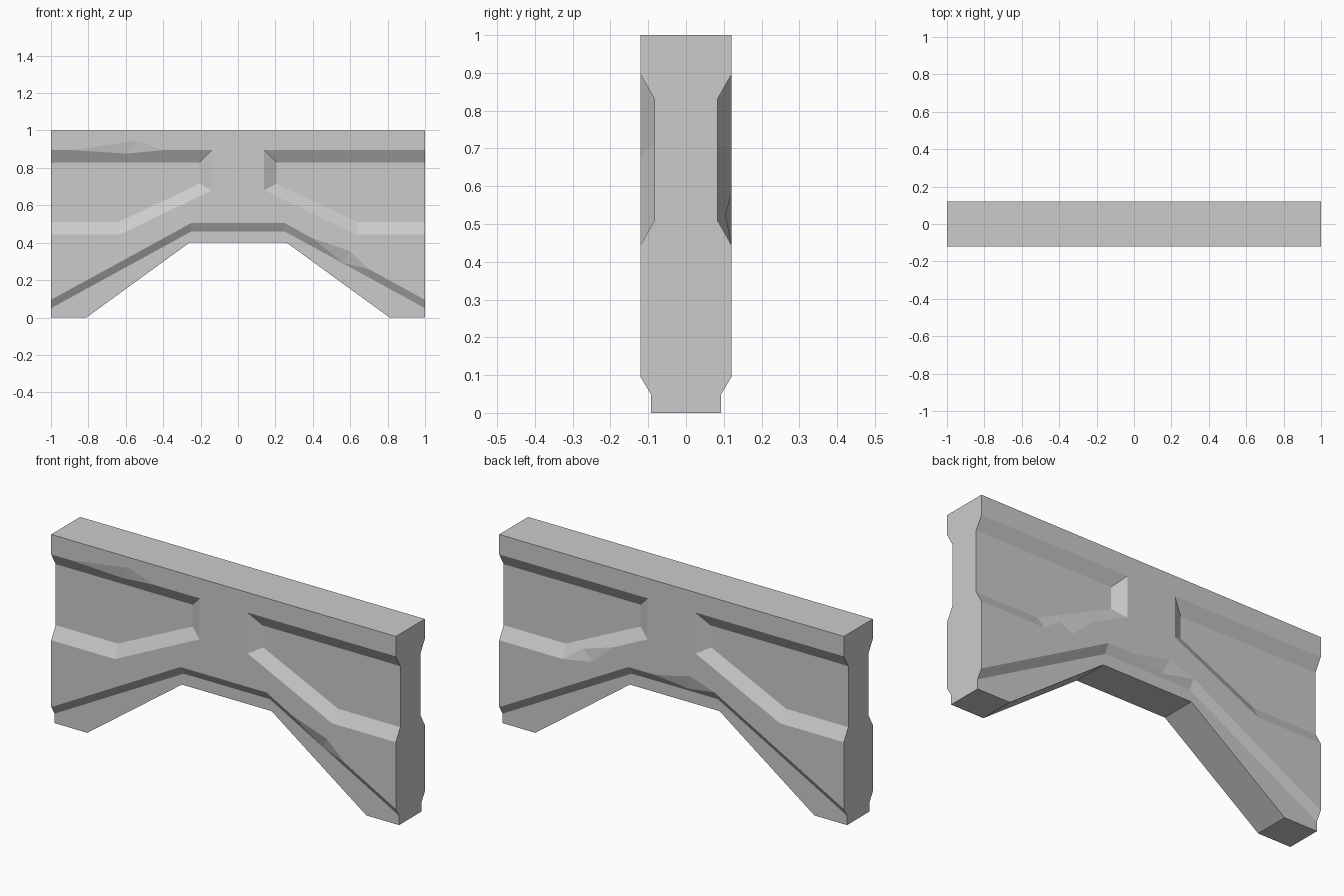
import bpy, bmesh
from mathutils import Vector

if "Cube" in bpy.data.objects:
    bpy.data.objects.remove(bpy.data.objects["Cube"])

HALF = 0.12  # half thickness of the slab


def make_object(name, bm):
    bmesh.ops.recalc_face_normals(bm, faces=bm.faces)
    mesh = bpy.data.meshes.new(name)
    bm.to_mesh(mesh)
    bm.free()
    ob = bpy.data.objects.new(name, mesh)
    bpy.context.collection.objects.link(ob)
    return ob


def loft(name, ring_a, y_a, ring_b, y_b):
    """Closed solid between two matching xz outlines at two depths."""
    bm = bmesh.new()
    a = [bm.verts.new((x, y_a, z)) for x, z in ring_a]
    b = [bm.verts.new((x, y_b, z)) for x, z in ring_b]
    bm.faces.new(a)
    bm.faces.new(b)
    n = len(a)
    for i in range(n):
        j = (i + 1) % n
        bm.faces.new((a[i], a[j], b[j], b[i]))
    return make_object(name, bm)


def cut(target, cutter):
    cutter.hide_render = True
    mod = target.modifiers.new("cut", 'BOOLEAN')
    mod.operation = 'DIFFERENCE'
    mod.solver = 'EXACT'
    mod.object = cutter
    bpy.context.view_layer.objects.active = target
    bpy.ops.object.modifier_apply(modifier=mod.name)
    bpy.data.objects.remove(cutter)


def recess(target, inner, outer, depth_y, sx, sy):
    """Cut a sloped-wall recess; walls are extended past the face."""
    far = [(2 * o[0] - i[0], 2 * o[1] - i[1]) for i, o in zip(inner, outer)]
    a = [(sx * x, z) for x, z in inner]
    b = [(sx * x, z) for x, z in far]
    cut(target, loft("recess_cutter", a, sy * depth_y, b, sy * (2 * HALF - depth_y)))


def chip(target, sy, start, end, apex, deep, deep_y):
    """Knock a small two-facet chip out of a ridge."""
    d = Vector((deep[0], sy * deep_y, deep[1]))
    a, b, p = (d + 1.3 * (Vector((x, sy * HALF, z)) - d) for x, z in (start, end, apex))
    q = (a + b) / 2 + Vector((0, sy * 0.1, 0))
    bm = bmesh.new()
    for v in (d, a, b, p, q):
        bm.verts.new(v)
    bmesh.ops.convex_hull(bm, input=bm.verts)
    cut(target, make_object("chip_cutter", bm))


# Arched slab
outline = [(-1, 0), (-0.81, 0), (-0.26, 0.4), (0.26, 0.4),
           (0.81, 0), (1, 0), (1, 1), (-1, 1)]
slab = loft("arch_wall", outline, -HALF, outline, HALF)

# Side pockets, open at the ends
pocket_in = [(0.205, 0.83), (0.205, 0.715), (0.64, 0.51), (1.2, 0.51), (1.2, 0.83)]
pocket_out = [(0.14, 0.895), (0.14, 0.68), (0.63, 0.445), (1.2, 0.445), (1.2, 0.895)]

# Stepped-back band along the arch
band_in = [(-1.2, -0.06), (-0.25, 0.46), (0.25, 0.46), (1.2, -0.06), (1.2, -0.3), (-1.2, -0.3)]
band_out = [(x, z + 0.045) for x, z in band_in]

for sy in (-1, 1):
    for sx in (-1, 1):
        recess(slab, pocket_in, pocket_out, 0.083, sx, sy)
    recess(slab, band_in, band_out, 0.093, 1, sy)

# Chips on the front
chip(slab, -1, (-0.88, 0.895), (-0.4, 0.895), (-0.55, 0.945), (-0.6, 0.875), 0.109)
chip(slab, -1, (0.4, 0.423), (0.7, 0.259), (0.6, 0.355), (0.56, 0.292), 0.094)

# Chips on the back
chip(slab, 1, (0.63, 0.445), (0.34, 0.584), (0.462, 0.475), (0.522, 0.524), 0.104)
chip(slab, 1, (0.095, 0.505), (-0.25, 0.505), (-0.11, 0.552), (-0.08, 0.475), 0.102)
